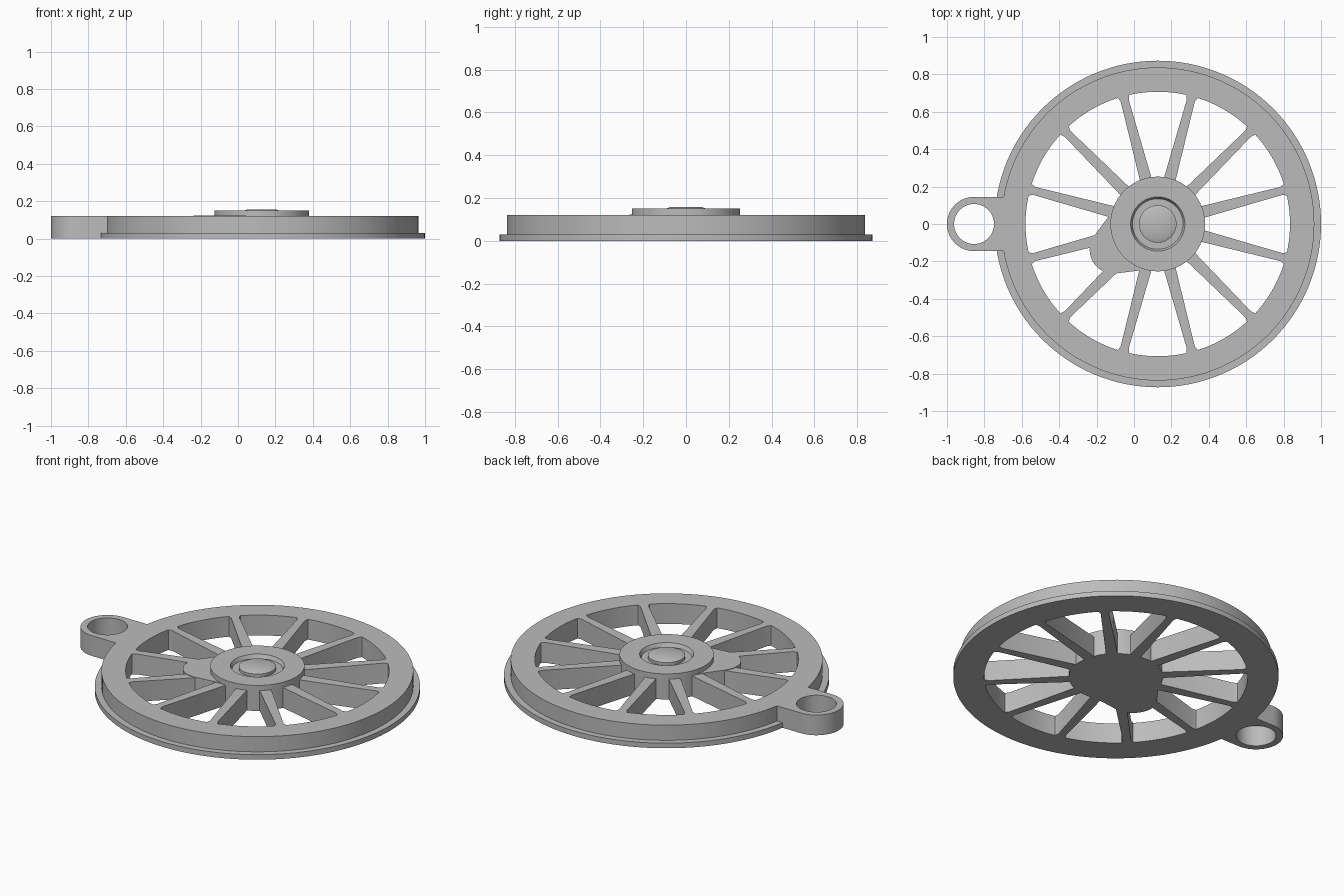
import bpy
import bmesh
from math import sin, cos, asin, pi, radians
from mathutils import Vector, Matrix
from mathutils.geometry import convex_hull_2d

if "Cube" in bpy.data.objects:
    bpy.data.objects.remove(bpy.data.objects["Cube"])

CENTRE = Vector((0.127, 0, 0))   # wheel axis
HEIGHT = 0.12                    # rim and spoke thickness
TREAD, RIM_IN, HUB = 0.837, 0.707, 0.253

grey = bpy.data.materials.new("cast grey")
grey.use_nodes = True
grey.diffuse_color = (0.5, 0.5, 0.5, 1)
grey.node_tree.nodes["Principled BSDF"].inputs["Base Color"].default_value = (0.5, 0.5, 0.5, 1)


def finish(name, bm):
    bmesh.ops.recalc_face_normals(bm, faces=bm.faces)
    mesh = bpy.data.meshes.new(name)
    bm.to_mesh(mesh)
    bm.free()
    mesh.materials.append(grey)
    obj = bpy.data.objects.new(name, mesh)
    bpy.context.collection.objects.link(obj)
    bpy.ops.object.select_all(action='DESELECT')
    obj.select_set(True)
    bpy.context.view_layer.objects.active = obj
    bpy.ops.object.shade_smooth_by_angle(angle=radians(30))
    return obj


def lathe(name, profile, closed=False, steps=128):
    """Turn an (r, z) profile around the wheel axis."""
    bm = bmesh.new()
    verts = [bm.verts.new((r, 0, z)) for r, z in profile]
    pairs = list(zip(verts, verts[1:]))
    if closed:
        pairs.append((verts[-1], verts[0]))
    edges = [bm.edges.new(p) for p in pairs]
    bmesh.ops.spin(bm, geom=verts + edges, cent=(0, 0, 0), axis=(0, 0, 1),
                   angle=2 * pi, steps=steps)
    bmesh.ops.remove_doubles(bm, verts=bm.verts, dist=1e-5)
    bmesh.ops.translate(bm, verts=bm.verts, vec=CENTRE)
    return finish(name, bm)


def prism(name, loops, height, matrix=Matrix()):
    """Extrude flat outlines (the first solid, the rest holes) up from z = 0."""
    bm = bmesh.new()
    edges = []
    for loop in loops:
        vs = [bm.verts.new((x, y, 0)) for x, y in loop]
        edges += [bm.edges.new((vs[i - 1], vs[i])) for i in range(len(vs))]
    bmesh.ops.triangle_fill(bm, edges=edges, use_beauty=True)
    top = bmesh.ops.extrude_face_region(bm, geom=bm.faces[:], use_keep_orig=True)
    moved = [g for g in top["geom"] if isinstance(g, bmesh.types.BMVert)]
    bmesh.ops.translate(bm, verts=moved, vec=(0, 0, height))
    bmesh.ops.transform(bm, verts=bm.verts, matrix=matrix)
    return finish(name, bm)


def arc(cx, cy, r, start, end, n):
    return [(cx + r * cos(start + (end - start) * i / n),
             cy + r * sin(start + (end - start) * i / n)) for i in range(n + 1)]


# Rim with its low flange
lathe("rim", [(RIM_IN, 0), (0.873, 0), (0.873, 0.03), (TREAD, 0.03),
              (TREAD, HEIGHT), (RIM_IN, HEIGHT)], closed=True)

# Hub with a recessed ring around a raised axle end
lathe("hub", [(0, 0), (HUB, 0), (HUB, 0.151), (0.145, 0.151), (0.135, 0.13),
              (0.1, 0.13), (0.1, 0.147), (0.077, 0.157), (0, 0.157)])

# Twelve tapered spokes, flared slightly where they meet the rim
half = [(HUB - 0.02, 0.032), (0.682, 0.022), (RIM_IN + 0.004, 0.033)]
spoke = half + [(x, -y) for x, y in reversed(half)]
for i in range(12):
    turn = Matrix.Translation(CENTRE) @ Matrix.Rotation(radians(15 + 30 * i), 4, 'Z')
    prism(f"spoke_{i + 1}", [spoke], HEIGHT, turn)

# Crank boss blending into the hub
points = arc(-0.11, -0.138, 0.127, 0, 2 * pi, 48) + arc(CENTRE.x, 0, 0.235, 0, 2 * pi, 64)
boss = [points[i] for i in convex_hull_2d([Vector(p) for p in points])]
prism("crank_boss", [boss], HEIGHT + 0.003)

# Hanging loop on the side of the rim
LOOP_X, LOOP_R = -0.855, 0.145
a = asin(LOOP_R / (TREAD - 0.004))
outline = arc(LOOP_X, 0, LOOP_R, pi / 2, 3 * pi / 2, 40)
outline += arc(CENTRE.x, 0, TREAD - 0.004, pi + a, pi - a, 12)
hole = arc(LOOP_X, 0, 0.107, 0, 2 * pi, 64)[:-1]
prism("hanging_loop", [outline, hole], HEIGHT)
